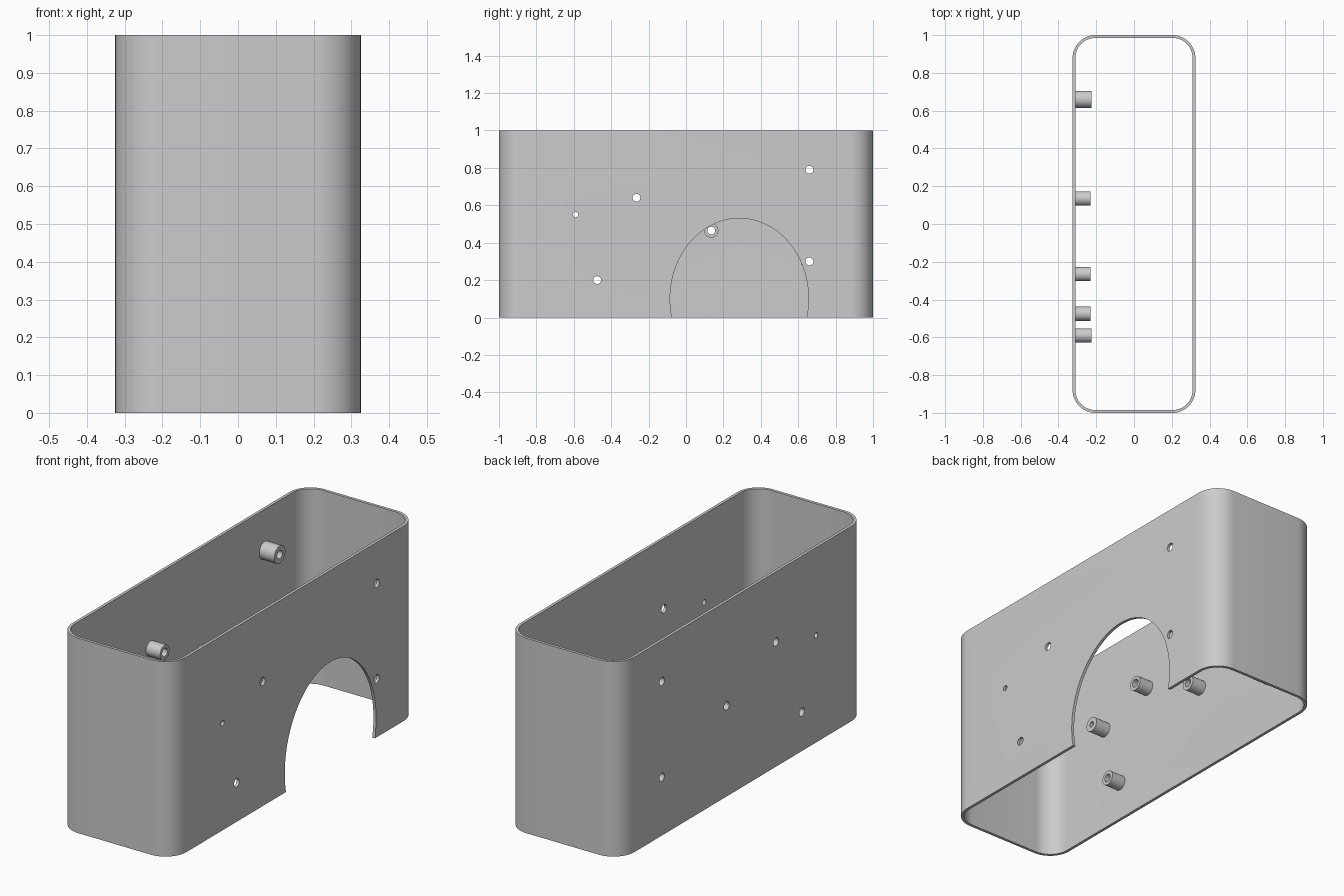
import bpy, bmesh
from math import sin, cos, pi, radians
from mathutils import Matrix

if "Cube" in bpy.data.objects:
    bpy.data.objects.remove(bpy.data.objects["Cube"], do_unlink=True)

HALF_X, HALF_Y, HEIGHT = 0.325, 1.0, 1.0
WALL, CORNER = 0.015, 0.12
INNER_X = HALF_X - WALL

grey = bpy.data.materials.new("plain grey")
grey.use_nodes = True
grey.diffuse_color = (0.6, 0.6, 0.6, 1)
grey.node_tree.nodes["Principled BSDF"].inputs["Base Color"].default_value = grey.diffuse_color


def add_object(name, bm):
    bmesh.ops.recalc_face_normals(bm, faces=bm.faces)
    mesh = bpy.data.meshes.new(name)
    bm.to_mesh(mesh)
    bm.free()
    mesh.materials.append(grey)
    obj = bpy.data.objects.new(name, mesh)
    bpy.context.collection.objects.link(obj)
    return obj


def select_only(obj):
    bpy.ops.object.select_all(action="DESELECT")
    obj.select_set(True)
    bpy.context.view_layer.objects.active = obj


def smooth(obj):
    select_only(obj)
    bpy.ops.object.shade_smooth_by_angle(angle=radians(30))


def rounded_outline(inset, steps=12):
    """Rounded rectangle, counter-clockwise from the +x +y corner."""
    r = CORNER - inset
    points = []
    for q, (sx, sy) in enumerate([(1, 1), (-1, 1), (-1, -1), (1, -1)]):
        for i in range(steps + 1):
            a = (q + i / steps) * pi / 2
            points.append((sx * (HALF_X - CORNER) + r * cos(a),
                           sy * (HALF_Y - CORNER) + r * sin(a)))
    return points


def bridge_loops(bm, loops):
    """Close a cycle of matching point loops into a ring-shaped solid."""
    rings = [[bm.verts.new(p) for p in loop] for loop in loops]
    n = len(rings[0])
    for a, b in zip(rings, rings[1:] + rings[:1]):
        for i in range(n):
            j = (i + 1) % n
            bm.faces.new((a[i], a[j], b[j], b[i]))


def cylinder_x(bm, y, z, ry, rz, x0, x1, segments):
    """Solid elliptical cylinder running along x."""
    place = (Matrix.Translation(((x0 + x1) / 2, y, z))
             @ Matrix.Diagonal((1, ry, rz, 1)) @ Matrix.Rotation(pi / 2, 4, "Y"))
    bmesh.ops.create_cone(bm, cap_ends=True, segments=segments, radius1=1,
                          radius2=1, depth=x1 - x0, matrix=place)


# Open rectangular sleeve with rounded corners
outer, inner = rounded_outline(0), rounded_outline(WALL)
bm = bmesh.new()
bridge_loops(bm, [[(x, y, z) for x, y in outline] for outline, z in
                  ((outer, 0), (outer, HEIGHT), (inner, HEIGHT), (inner, 0))])
shell = add_object("sleeve", bm)

# Mounting points: y, z, hole radius, boss radius, boss end x
mounts = [
    (0.66, 0.79, 0.021, 0.045, -0.225),
    (0.66, 0.30, 0.021, 0.045, -0.225),
    (0.135, 0.465, 0.021, 0.038, -0.23),
    (-0.265, 0.64, 0.021, 0.038, -0.23),
    (-0.475, 0.20, 0.021, 0.038, -0.23),
    (-0.59, 0.55, 0.014, 0.038, -0.225),
]

# Cutters: arch in the +x wall, and holes through both walls
cutters = bmesh.new()
cylinder_x(cutters, 0.285, 0.10, 0.37, 0.43, 0.2, 0.5, 128)
for y, z, hole, _, _ in mounts:
    cylinder_x(cutters, y, z, hole, hole, -0.5, -0.25, 24)
    if abs(y - 0.135) > 0.01:
        cylinder_x(cutters, y, z, hole, hole, 0.25, 0.5, 24)
cutter = add_object("opening_cutter", cutters)
cutter.hide_render = True
cut = shell.modifiers.new("openings", "BOOLEAN")
cut.operation = "DIFFERENCE"
cut.solver = "EXACT"
cut.object = cutter
select_only(shell)
bpy.ops.object.modifier_apply(modifier=cut.name)
bpy.data.objects.remove(cutter, do_unlink=True)
smooth(shell)


# Hollow bosses on the inside of the -x wall
def circle(x, y, z, r, n=32):
    return [(x, y + r * cos(2 * pi * i / n), z + r * sin(2 * pi * i / n)) for i in range(n)]


for number, (y, z, hole, radius, end) in enumerate(mounts, 1):
    bm = bmesh.new()
    bridge_loops(bm, [circle(x, y, z, r) for x, r in
                      ((-INNER_X, radius), (end, radius), (end, hole), (-INNER_X, hole))])
    smooth(add_object(f"boss_{number}", bm))
